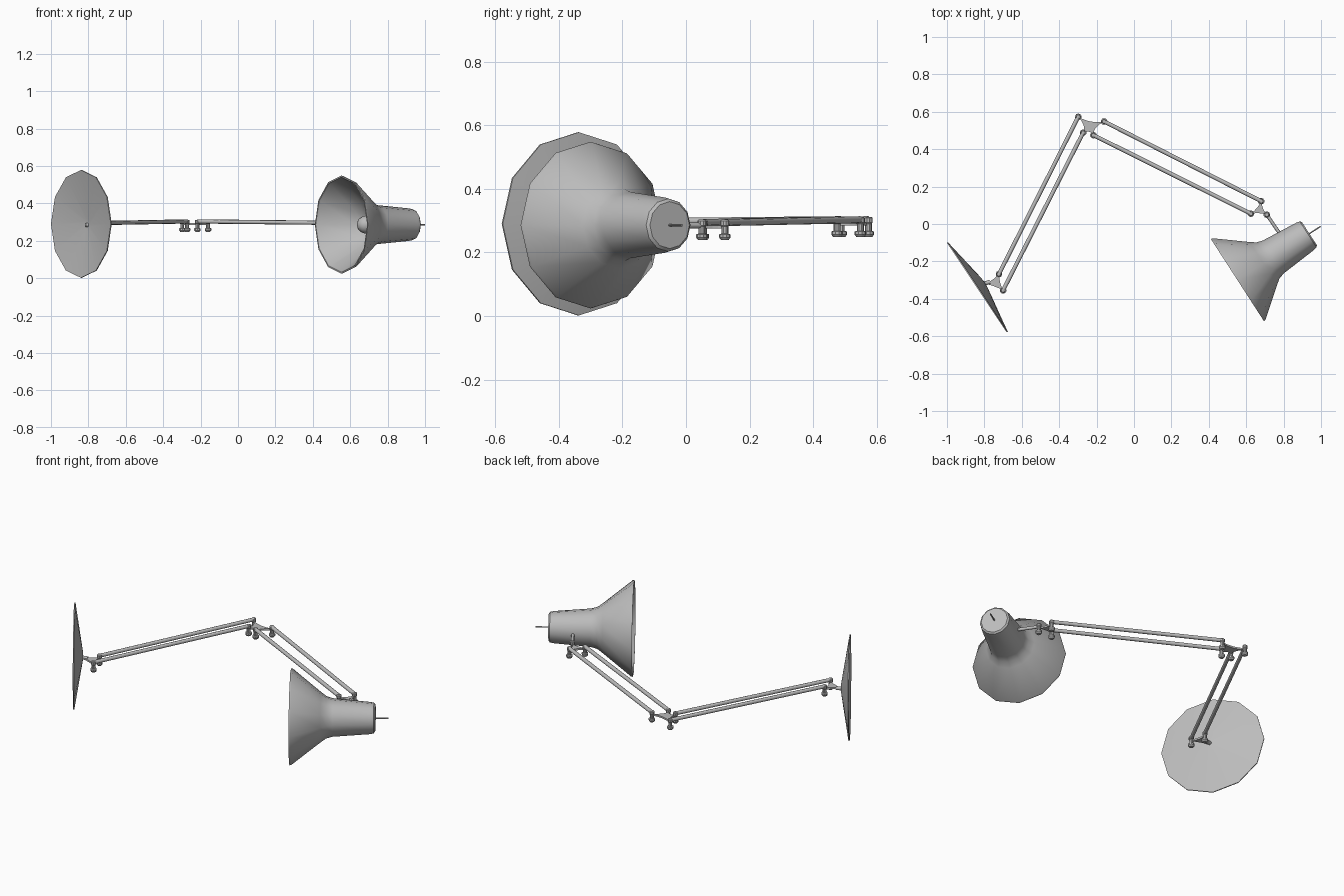
import bpy, bmesh, math
from mathutils import Vector

if "Cube" in bpy.data.objects:
    bpy.data.objects.remove(bpy.data.objects["Cube"])

metal = bpy.data.materials.new("grey metal")
metal.diffuse_color = (0.5, 0.5, 0.5, 1)
metal.use_nodes = True
metal.node_tree.nodes["Principled BSDF"].inputs["Base Color"].default_value = metal.diffuse_color


def finish(bm, name, angle=None):
    bmesh.ops.recalc_face_normals(bm, faces=bm.faces)
    me = bpy.data.meshes.new(name)
    bm.to_mesh(me)
    bm.free()
    me.materials.append(metal)
    ob = bpy.data.objects.new(name, me)
    bpy.context.collection.objects.link(ob)
    if angle:
        bpy.ops.object.select_all(action='DESELECT')
        ob.select_set(True)
        bpy.context.view_layer.objects.active = ob
        bpy.ops.object.shade_smooth_by_angle(angle=math.radians(angle))
    return ob


def lathe(name, origin, axis, profile, sides=12, angle=35, ref=(0, 0, 1)):
    """Turn (distance along axis, radius) pairs around an axis."""
    origin, axis = Vector(origin), Vector(axis).normalized()
    side = axis.cross(Vector(ref)).normalized()
    up = side.cross(axis)
    bm = bmesh.new()
    rings = []
    for a, r in profile:
        c = origin + axis * a
        if r == 0:
            rings.append([bm.verts.new(c)] * sides)
            continue
        rings.append([bm.verts.new(c + r * (up * math.cos(t) + side * math.sin(t)))
                      for t in (2 * math.pi * i / sides for i in range(sides))])
    for p, q in zip(rings, rings[1:]):
        for i in range(sides):
            j = (i + 1) % sides
            vs = list(dict.fromkeys((p[i], p[j], q[j], q[i])))
            if len(vs) > 2:
                bm.faces.new(vs)
    return finish(bm, name, angle)


def rod(name, a, b, r, sides=8, ref=(0, 0, 1)):
    a, b = Vector(a), Vector(b)
    d = (b - a).length
    return lathe(name, a, b - a, [(0, 0), (0, r), (d, r), (d, 0)], sides, 50, ref)


def pin(name, x, y, z):
    """Hinge pin with a knob hanging below the rod."""
    prof = [(0, 0), (0, .010), (.004, .014), (.018, .014), (.022, .011), (.044, .011),
            (.046, .018), (.056, .018), (.064, .012), (.064, 0)]
    lathe(name, (x, y, z + .009), (0, 0, -1), prof, 10, 35, (0, 1, 0))


def plate(name, pts, z, pinch, thick=.010):
    """Flat bracket whose edges curve in towards the middle."""
    pts = [Vector((x, y, 0)) for x, y in pts]
    mid = sum(pts, Vector()) / len(pts)
    outline = []
    for i, p in enumerate(pts):
        q = pts[(i + 1) % len(pts)]
        ctrl = (p + q) / 2 + (mid - (p + q) / 2) * pinch
        for t in (.06, .28, .5, .72, .94):
            outline.append(p * (1 - t) ** 2 + ctrl * 2 * t * (1 - t) + q * t * t)
    bm = bmesh.new()
    f = bm.faces.new([bm.verts.new((v.x, v.y, z - thick / 2)) for v in outline])
    ext = bmesh.ops.extrude_face_region(bm, geom=[f])
    bmesh.ops.translate(bm, vec=(0, 0, thick),
                        verts=[v for v in ext["geom"] if isinstance(v, bmesh.types.BMVert)])
    finish(bm, name)


# Base: shallow hollow cone standing on its edge
BASE, BASE_AX = (-.84, -.34, .29), (.83, .555, 0)
lathe("base", BASE, BASE_AX,
      [(.050, 0), (.048, .03), (.006, .288), (0, .288), (.002, .278), (.040, .03), (.042, 0)])

# Hinge points: base bracket, elbow bracket and shade bracket
zb, ze, zs = .295, .303, .294
b1, b2, b3 = (-.722, -.268), (-.700, -.355), (-.797, -.320)
e1, e2, e3, e4 = (-.298, .573), (-.272, .488), (-.160, .548), (-.217, .475)
s1, s2, s3 = (.680, .122), (.625, .055), (.710, .050)
for name, p, zp, q, zq in (("lower_arm_a", b1, zb, e1, ze), ("lower_arm_b", b2, zb, e2, ze),
                           ("upper_arm_a", e3, ze, s1, zs), ("upper_arm_b", e4, ze, s2, zs)):
    rod(name, (*p, zp), (*q, zq), .011)
    pin(name + "_start_pin", *p, zp)
    pin(name + "_end_pin", *q, zq)
plate("base_bracket", (b1, b2, b3), zb - .014, .35)
plate("elbow_bracket", (e1, e2, e4, e3), ze - .014, .65)
plate("shade_bracket", (s1, s2, s3), zs - .014, .45)
pin("shade_pin", *s3, zs)
rod("base_stem", (-.815, -.322, .285), (-.770, -.310, .282), .011)
rod("shade_stem", (*s3, .285), (.785, -.06, .285), .009)

# Shade: flared shell with a narrow neck, open at the wide end
SHADE, SHADE_AX = Vector((.553, -.30, .286)), Vector((.84, .543, 0))
outer = [(0, .254), (0, .262), (.010, .260), (.165, .136), (.195, .114), (.230, .104),
         (.430, .087), (.450, .083), (.458, .074), (.458, 0)]
inner = [(.448, 0), (.430, .079), (.230, .096), (.195, .106), (.165, .128), (.010, .250), (0, .254)]
lathe("shade", SHADE, SHADE_AX, inner + outer[1:], 12, 35)

# Socket and bulb inside the shade
lathe("bulb_socket", SHADE, SHADE_AX, [(.20, 0), (.20, .035), (.448, .035), (.448, 0)], 12)
R = .048
lathe("bulb", SHADE, SHADE_AX,
      [(.155 - R * math.cos(t), R * math.sin(t) if 0 < k else 0)
       for k, t in ((k, math.pi * k / 8) for k in range(7))] + [(.23, .028), (.23, 0)], 12, 40)

# Switch lever on the end of the neck
rod("switch", SHADE + SHADE_AX * .45, SHADE + SHADE_AX * .53, .004, 6)
